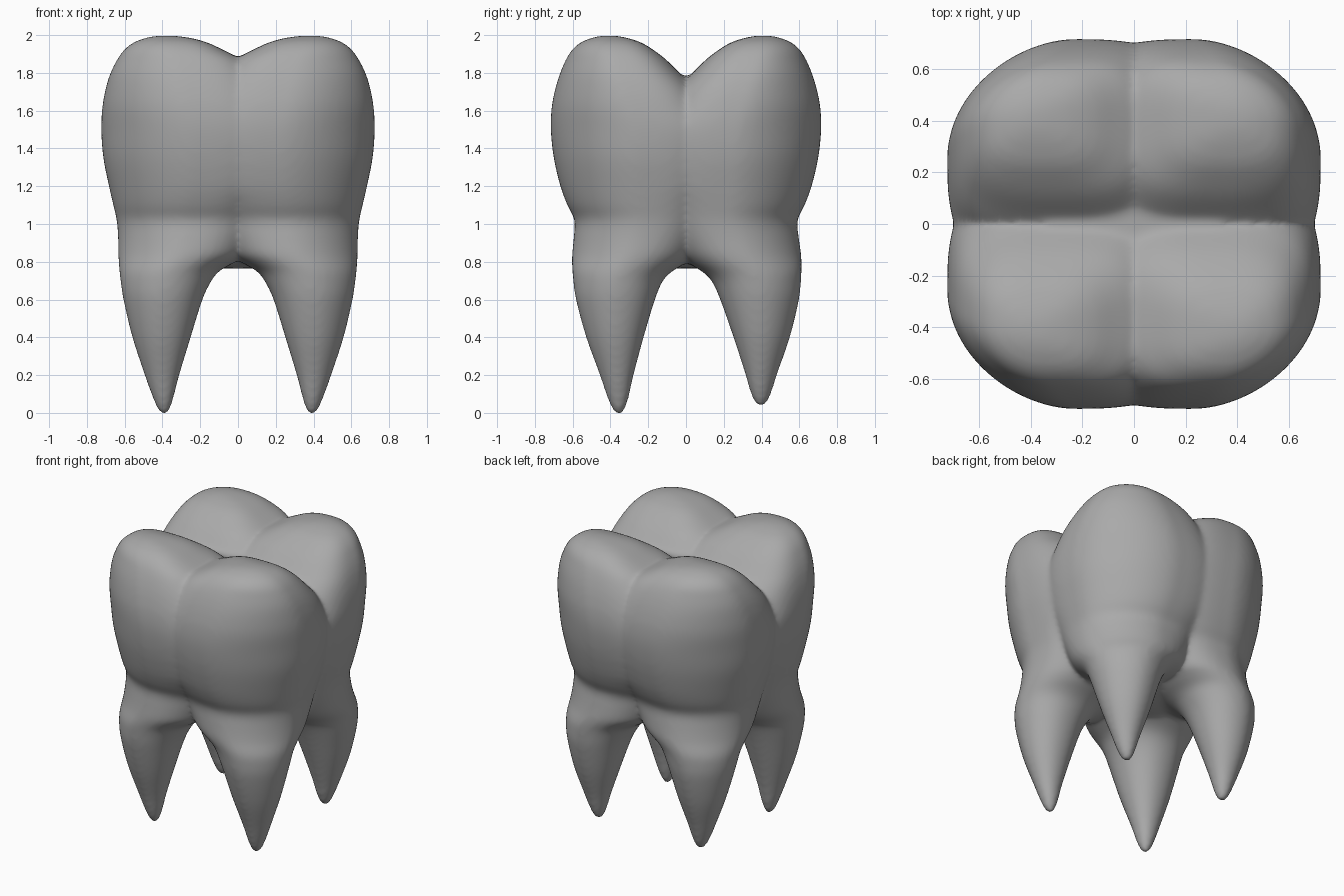
import bpy, bmesh, math

if "Cube" in bpy.data.objects:
    bpy.data.objects.remove(bpy.data.objects["Cube"], do_unlink=True)

enamel = bpy.data.materials.new("plain_grey")
enamel.use_nodes = True
GREY = (0.4, 0.4, 0.4, 1)
enamel.diffuse_color = GREY
enamel.node_tree.nodes["Principled BSDF"].inputs["Base Color"].default_value = GREY

SIDES = 64
STEPS = 5


def refine(rings):
    """Smooth curve through the given rings."""
    result = []
    for k in range(len(rings) - 1):
        p0, p1 = rings[max(k - 1, 0)], rings[k]
        p2, p3 = rings[k + 1], rings[min(k + 2, len(rings) - 1)]
        for n in range(STEPS):
            t = n / STEPS
            result.append([
                b + (c - a) * t / 2 + (2 * a - 5 * b + 4 * c - d) * t * t / 2
                + (3 * b - a - 3 * c + d) * t ** 3 / 2
                for a, b, c, d in zip(p0, p1, p2, p3)])
    return result + [list(rings[-1])]


def loft(bm, rings, outer, root_side, crown_side, sx=1, sy=1, lean=0, lift=0):
    """Closed loft through rings of (z, x min, x max, y min, y max).
    outer and the two sides set how square the corners of a ring are."""
    loops = []
    for z, x0, x1, y0, y1 in refine(rings):
        low = max(0, 1 - z)  # grows towards the root tip
        crown = min(1, max(0, (z - .8) / .4))
        side = root_side + (crown_side - root_side) * crown
        loop = []
        for i in range(SIDES):
            a = math.tau * i / SIDES
            c, s = math.cos(a), math.sin(a)
            power = outer if c > 0 and s > 0 else side
            ex = math.copysign(abs(c) ** (2 / power), c)
            ey = math.copysign(abs(s) ** (2 / power), s)
            x = (x0 + x1 + (x1 - x0) * ex) / 2
            y = (y0 + y1 + (y1 - y0) * ey) / 2 + lean * low
            loop.append(bm.verts.new((x * sx, y * sy, z + lift * low ** 3)))
        loops.append(loop)
    for a, b in zip(loops, loops[1:]):
        for i in range(SIDES):
            j = (i + 1) % SIDES
            bm.faces.new((a[i], a[j], b[j], b[i]))
    bm.faces.new(loops[0][::-1])
    bm.faces.new(loops[-1])


# One quarter of the tooth: root tip, root, neck, cusp
quarter = [
    (-.008, .372, .408, .347, .383), (.03, .355, .432, .328, .407),
    (.1, .335, .46, .307, .433), (.2, .31, .495, .285, .465),
    (.4, .25, .56, .23, .535), (.6, .188, .607, .168, .587),
    (.7, .14, .622, .125, .6), (.75, .1, .628, .075, .605),
    (.79, .03, .632, .01, .607), (.84, -.05, .634, -.05, .605),
    (.93, -.1, .635, -.1, .595), (1.02, -.14, .642, -.13, .59),
    (1.1, -.17, .66, -.15, .628), (1.2, -.22, .683, -.18, .665),
    (1.35, -.26, .713, -.2, .7), (1.5, -.26, .724, -.2, .716),
    (1.62, -.21, .718, -.12, .711), (1.72, -.15, .7, -.045, .691),
    (1.8, -.09, .675, .035, .666), (1.87, -.02, .64, .105, .636),
    (1.92, .075, .605, .17, .605), (1.96, .16, .555, .235, .56),
    (1.985, .25, .49, .31, .5), (1.997, .34, .43, .37, .45),
]
# Solid body that fills between the four quarters
body = [(z, -rx, rx, -ry, ry) for z, rx, ry in [
    (.765, .1, .1), (.785, .24, .22), (.83, .36, .34), (.9, .46, .44),
    (1.0, .555, .53), (1.1, .615, .59), (1.2, .655, .635), (1.32, .685, .68),
    (1.43, .69, .69), (1.52, .66, .67), (1.6, .6, .63),
    (1.7, .52, .57), (1.76, .42, .48), (1.782, .3, .36)]]

bm = bmesh.new()
for sx in (1, -1):
    for sy in (1, -1):
        back = sy > 0
        loft(bm, quarter, 1.78, 2.1, 3.1, sx, sy,
             .03 if back else -.01, .04 if back else 0)
loft(bm, body, 2.1, 2.1, 2.1)
bmesh.ops.recalc_face_normals(bm, faces=bm.faces)
mesh = bpy.data.meshes.new("tooth_parts")
bm.to_mesh(mesh)
bm.free()
tooth = bpy.data.objects.new("tooth", mesh)
bpy.context.scene.collection.objects.link(tooth)

# Fuse the parts and soften the joins
fuse = tooth.modifiers.new("fuse", 'REMESH')
fuse.mode = 'VOXEL'
fuse.voxel_size = 0.016
soften = tooth.modifiers.new("soften", 'SMOOTH')
soften.factor = 0.5
soften.iterations = 14
depsgraph = bpy.context.evaluated_depsgraph_get()
fused = bpy.data.meshes.new_from_object(tooth.evaluated_get(depsgraph))
tooth.modifiers.clear()
tooth.data = fused
bpy.data.meshes.remove(mesh)

# Stand it on the ground
low = min(v.co.z for v in fused.vertices)
for v in fused.vertices:
    v.co.z -= low

fused.materials.clear()
fused.materials.append(enamel)
for p in fused.polygons:
    p.use_smooth = True
    p.material_index = 0
